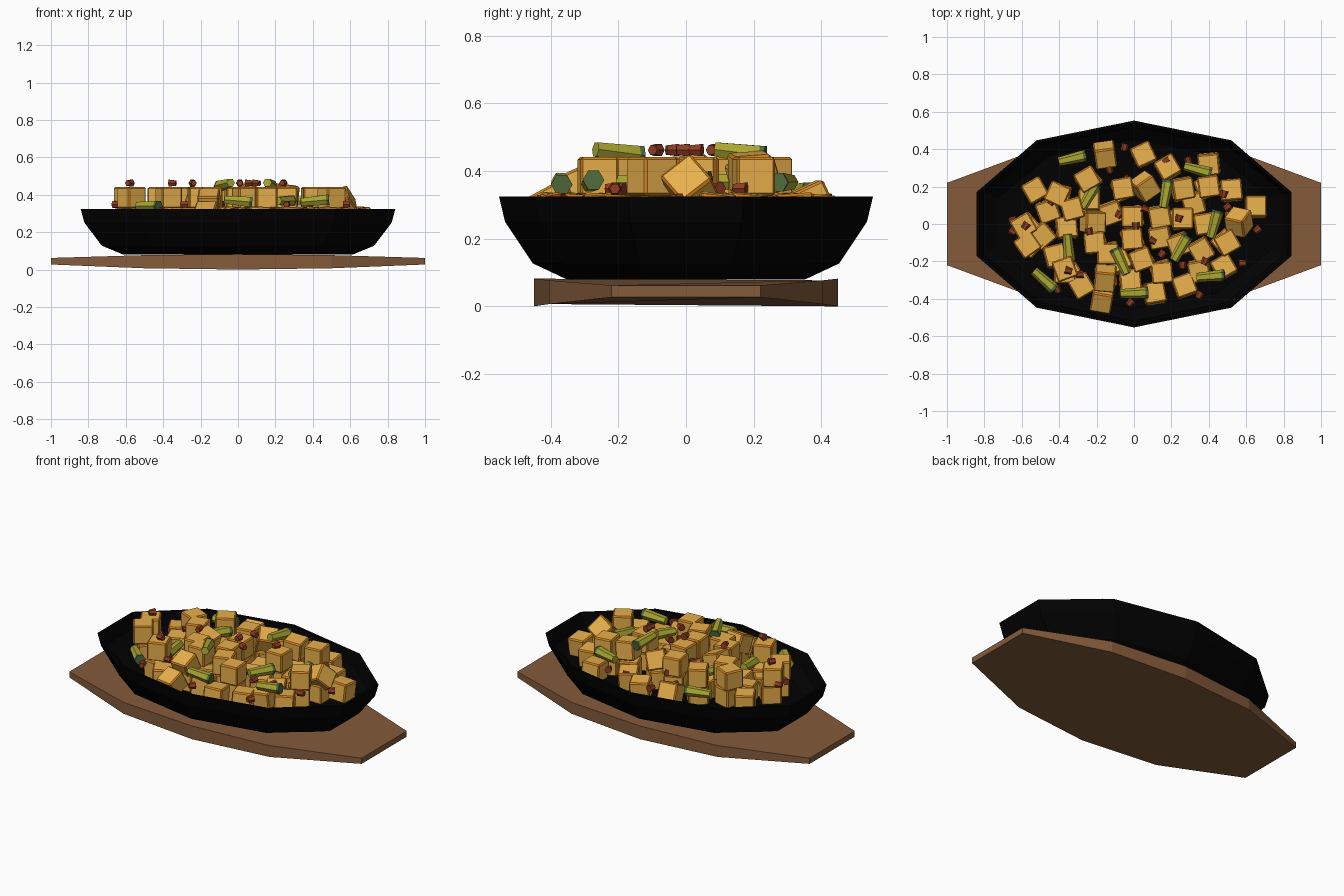
import bpy, bmesh, math, random
from mathutils import Matrix, Euler

random.seed(4)
if "Cube" in bpy.data.objects:
    bpy.data.objects.remove(bpy.data.objects["Cube"])


def material(name, r, g, b):
    m = bpy.data.materials.new(name)
    m.use_nodes = True
    m.diffuse_color = (r, g, b, 1)
    bsdf = next(n for n in m.node_tree.nodes if n.type == "BSDF_PRINCIPLED")
    bsdf.inputs["Base Color"].default_value = (r, g, b, 1)
    bsdf.inputs["Roughness"].default_value = 0.7
    return m


iron = material("black_iron", 0.0004, 0.0004, 0.0004)
wood = material("brown_wood", 0.23, 0.105, 0.044)
golden = material("golden_tan", 0.8, 0.43, 0.07)
crust = material("orange_crust", 0.64, 0.21, 0.01)
olive = material("olive_green", 0.4, 0.38, 0.03)
leaf = material("dark_green", 0.08, 0.145, 0.045)
chili = material("brick_red", 0.28, 0.045, 0.016)


def mesh_from(bm, name, *mats):
    bmesh.ops.recalc_face_normals(bm, faces=bm.faces)
    mesh = bpy.data.meshes.new(name)
    bm.to_mesh(mesh)
    bm.free()
    for m in mats:
        mesh.materials.append(m)
    return mesh


def place(name, mesh, loc=(0, 0, 0), rot=(0, 0, 0)):
    ob = bpy.data.objects.new(name, mesh)
    bpy.context.collection.objects.link(ob)
    ob.location = loc
    ob.rotation_euler = Euler([math.radians(a) for a in rot])
    return ob


def loft(bm, rings):
    # skin consecutive rings, and cap the first and last
    loops = [[bm.verts.new(p) for p in ring] for ring in rings]
    n = len(loops[0])
    for a, b in zip(loops, loops[1:]):
        for i in range(n):
            j = (i + 1) % n
            bm.faces.new((a[i], a[j], b[j], b[i]))
    bm.faces.new(loops[0][::-1])
    bm.faces.new(loops[-1])


# Serving board: lens-shaped plan, thinner toward both ends
side = [(1, 0.22), (0.5, 0.405), (0, 0.45), (-0.5, 0.405), (-1, 0.22)]
outline = side + [(-x, -y) for x, y in side]
bm = bmesh.new()
loft(bm, [[(x, y, 0.027 * x * x) for x, y in outline],
          [(x, y, 0.082 - 0.02 * x * x) for x, y in outline]])
place("serving_board", mesh_from(bm, "serving_board", wood))

# Ten-sided iron dish (inset, height): outside wall up, over the rim, inside down
angles = [math.radians(18 + 36 * i) for i in range(10)]
profile = [(0.2, 0.08), (0.1, 0.127), (0.018, 0.25), (0, 0.325),
           (0.014, 0.325), (0.034, 0.25), (0.1, 0.2)]
bm = bmesh.new()
loft(bm, [[((0.885 - 1.2 * d) * math.cos(a), (0.553 - d) * math.sin(a), z)
           for a in angles] for d, z in profile])
place("iron_dish", mesh_from(bm, "iron_dish", iron))

# Fried cube with darker bevelled edges
bm = bmesh.new()
bmesh.ops.create_cube(bm, size=0.114)
bmesh.ops.bevel(bm, geom=bm.edges[:], offset=0.0075, segments=1, affect="EDGES")
for f in bm.faces:
    f.material_index = 0 if f.calc_area() > 0.005 else 1
cube = mesh_from(bm, "fried_cube", golden, crust)

# Cube layouts in hundredths: x, y, turn in degrees
low_cubes = [(5, 37, 25), (18, 30, 30), (-53, 18, 30), (52, 18, 5), (65, 9, 0),
             (38, 0, 10), (14, -7, 10), (24, -11, 20), (36, -14, 30), (48, -23, 30),
             (-28, -33, 30), (-42, -17, 15), (-2, -30, 5), (11, -37, 10),
             (27, -33, 20), (35, -25, 10), (14, 4, 10), (-49, -6, 40),
             (40, 32, 5), (-36, -2, 5), (-24, 13, 0), (-37, -26, 0), (-46, 7, 20),
             (32, 11, 15), (-12, 6, 20), (-8, -20, 25)]
high_cubes = [(-25, 24, 30), (-41, 16, -25), (40, 20, 8), (-6, 19, 10),
              (-59, -1, 30), (-57, -11, 35), (-33, 8, 15), (-21, -10, 5),
              (-1, 4, 0), (26, 3, 0), (-1, -8, 5), (50, -10, 30), (4, -19, 20),
              (15, -26, 5), (-37, -24, 20), (-14, -16, 0)]


def spots(rows):
    for x, y, turn in rows:
        yield x / 100, y / 100, turn


def support(x, y, turn):
    place("support_fried_cube", cube, (x * 0.97, y * 0.97, 0.272), (0, 0, turn + 12))


for x, y, turn in spots(low_cubes):
    lean = random.uniform(-7, 7)
    place("lower_fried_cube", cube, (x, y, 0.275), (lean, -lean / 2, turn))
for x, y, turn in spots(high_cubes):
    place("upper_fried_cube", cube, (x, y, 0.384), (0, 0, turn))
    support(x, y, turn)

# Cubes tipped out of line; the raised ones rest on another cube
for x, y, z, tip, lean, turn in [(0.56, 0.01, 0.358, 42, -25, -12), (-0.22, 0.01, 0.375, 4, 20, 0),
                                 (0.06, 0.2, 0.38, 25, 10, 35), (0.26, 0.19, 0.395, 4, 6, 10),
                                 (-0.155, -0.29, 0.36, 25, 0, -5),
                                 (-0.17, -0.4, 0.29, 28, 0, -10), (-0.155, 0.37, 0.3, 25, 0, 8)]:
    place("tipped_fried_cube", cube, (x, y, z), (tip, lean, turn))
    if z > 0.35:
        support(x, y, turn)


def hex_stick(bm, radius, length):
    bmesh.ops.create_cone(bm, cap_ends=True, segments=6, radius1=radius * 0.75,
                          radius2=radius, depth=length,
                          matrix=Matrix.Rotation(math.pi / 2, 4, "Y"))


# Spring onion lengths with dark green tips
bm = bmesh.new()
hex_stick(bm, 0.032, 0.15)
bmesh.ops.bisect_plane(bm, geom=bm.verts[:] + bm.edges[:] + bm.faces[:],
                       plane_co=(0.06, 0, 0), plane_no=(1, 0, 0))
for f in bm.faces:
    f.material_index = 1 if f.calc_center_median().x > 0.06 else 0
onion = mesh_from(bm, "spring_onion", olive, leaf)
onions = [(-33, 35, 13), (-24, 15, 60), (17, 16, 80), (34, 29, -15), (43, 0, 75),
          (25, -13, 60), (41, -28, 5), (0, -37, 2), (-7, -20, 115), (-35, -13, -85),
          (-48, -30, -42)]
for x, y, turn in spots(onions):
    top = abs(x) < 0.2 and abs(y) < 0.3
    z = 0.455 if top else 0.34 if x < -0.3 else 0.367
    place("spring_onion", onion, (x, y, z),
          (0, 7 if top else random.uniform(-6, 6), turn))

# Chopped chili pieces resting on the upper and lower cubes
bm = bmesh.new()
hex_stick(bm, 0.021, 0.038)
bit = mesh_from(bm, "chili_bit", chili)
upper_bits = [(-58, -1), (-35, -25), (-24, -4), (6, 8), (10, -9), (1, -1), (24, 3)]
lower_bits = [(-13, 29), (-5, 41), (17, 34), (-44, 12), (-65, -4), (-65, 2), (-29, -27),
              (-41, -35), (-2, -42), (6, -34), (26, -22), (35, -38), (58, -21), (66, -3),
              (48, 16), (50, 9), (29, 34), (15, -16), (38, -20), (-4, 24), (-8, 5)]
for x, y in upper_bits:
    place("upper_chili_bit", bit, (x / 100, y / 100, 0.462), (0, 0, random.uniform(0, 180)))
for x, y in lower_bits:
    z = 0.315 if abs(y) > 28 or x > 60 else 0.348
    place("lower_chili_bit", bit, (x / 100, y / 100, z), (0, 0, random.uniform(0, 180)))
